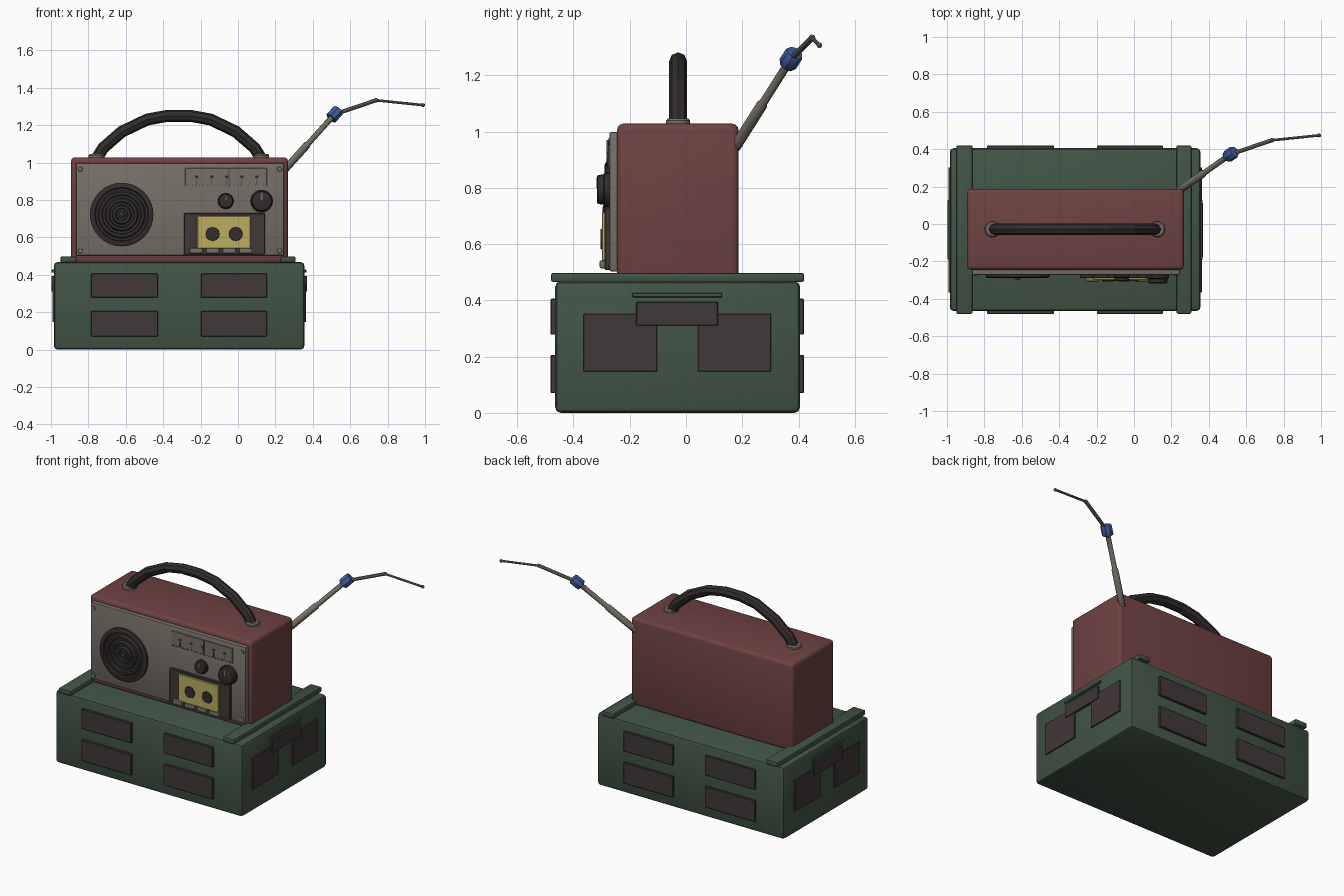
import bpy, bmesh, math
from mathutils import Vector, Matrix

if "Cube" in bpy.data.objects:
    bpy.data.objects.remove(bpy.data.objects["Cube"], do_unlink=True)


def material(name, r, g, b):
    m = bpy.data.materials.new(name)
    m.use_nodes = True
    m.diffuse_color = (r, g, b, 1)
    bsdf = next(n for n in m.node_tree.nodes if n.type == 'BSDF_PRINCIPLED')
    bsdf.inputs["Base Color"].default_value = (r, g, b, 1)
    return m


GREEN = material("army_green", 0.054, 0.089, 0.06)
RED = material("dull_red", 0.155, 0.055, 0.053)
GREY = material("warm_grey", 0.18, 0.16, 0.135)
BROWN = material("dark_brown", 0.053, 0.04, 0.04)
BLACK = material("soft_black", 0.032, 0.027, 0.026)
YELLOW = material("cassette_yellow", 0.5, 0.42, 0.12)
BLUE = material("joint_blue", 0.05, 0.11, 0.33)


def finish(name, bm, mat):
    bmesh.ops.recalc_face_normals(bm, faces=bm.faces)
    mesh = bpy.data.meshes.new(name)
    bm.to_mesh(mesh)
    bm.free()
    mesh.materials.append(mat)
    ob = bpy.data.objects.new(name, mesh)
    bpy.context.collection.objects.link(ob)
    bpy.ops.object.select_all(action='DESELECT')
    bpy.context.view_layer.objects.active = ob
    ob.select_set(True)
    bpy.ops.object.shade_smooth_by_angle(angle=math.radians(32))
    return ob


def box(name, mat, x, y, z, bevel=0.0, segments=2):
    """Box from (min, max) pairs, with optional rounded edges."""
    bm = bmesh.new()
    bmesh.ops.create_cube(bm, size=1)
    for v in bm.verts:
        v.co = [a[0] if c < 0 else a[1] for c, a in zip(v.co, (x, y, z))]
    if bevel:
        bmesh.ops.bevel(bm, geom=bm.edges[:], offset=bevel, segments=segments,
                        profile=0.5, affect='EDGES')
    return finish(name, bm, mat)


def lathe(name, mat, profile, origin, axis, sides=24):
    """Turn (radius, height) points around an axis starting at origin."""
    bm = bmesh.new()
    place = Matrix.Translation(origin) @ Vector(axis).to_track_quat('Z', 'Y').to_matrix().to_4x4()
    rings = []
    for r, h in profile:
        angles = [2 * math.pi * i / sides for i in range(sides)]
        rings.append([bm.verts.new(place @ Vector((r * math.cos(a), r * math.sin(a), h)))
                      for a in angles])
    for lo, hi in zip(rings, rings[1:]):
        for i in range(sides):
            j = (i + 1) % sides
            bm.faces.new((lo[i], lo[j], hi[j], hi[i]))
    bm.faces.new(rings[0])
    bm.faces.new(rings[-1])
    return finish(name, bm, mat)


FRONT = (0, -1, 0)

# Crate body, lid rails and handle plates
CX, CY = (-0.985, 0.355), (-0.465, 0.405)
box("crate", GREEN, CX, CY, (0, 0.468), 0.02)
for side, x in (("right", (-0.95, -0.863)), ("left", (0.227, 0.307))):
    box(f"{side}_rail", GREEN, x, (-0.48, 0.42), (0.465, 0.498), 0.008)

for face, y in (("front", (-0.481, -0.46)), ("back", (0.4, 0.419))):
    for x in ((-0.786, -0.428), (-0.198, 0.155)):
        for z in ((0.07, 0.206), (0.278, 0.406)):
            box(f"{face}_crate_plate", BROWN, x, y, z, 0.003, 1)

for side, edge, out in (("right", CX[0], -1), ("left", CX[1], 1)):
    def span(depth):
        return tuple(sorted((edge - out * 0.005, edge + out * depth)))
    for y in ((-0.365, -0.103), (0.043, 0.303)):
        box(f"{side}_crate_plate", BROWN, span(0.008), y, (0.147, 0.351), 0.002, 1)
    box(f"{side}_crate_grip", BROWN, span(0.013), (-0.177, 0.113), (0.31, 0.394), 0.002, 1)
    box(f"{side}_crate_lip", GREEN, span(0.011), (-0.19, 0.128), (0.411, 0.427), 0.002, 1)

# Radio case and front panel
box("radio_case", RED, (-0.893, 0.267), (-0.245, 0.187), (0.46, 1.028), 0.022, 3)
box("front_panel", GREY, (-0.866, 0.245), (-0.272, -0.235), (0.503, 0.998), 0.006)
for x in (-0.843, 0.222):
    for z in (0.528, 0.965):
        lathe("panel_screw", GREY, [(0.014, 0), (0.012, 0.005)], (x, -0.271, z), FRONT, 10)

# Speaker with concentric ridges
profile = [(0.17, 0), (0.17, 0.014)]
for r in (0.158, 0.12, 0.083, 0.047):
    profile += [(r, 0.02), (r - 0.014, 0.02), (r - 0.018, 0.007), (r - 0.03, 0.007)]
profile += [(0.016, 0.024), (0.006, 0.027)]
lathe("speaker", BLACK, profile, (-0.622, -0.27, 0.722), FRONT, 32)

# Tuning dial with ticks and needle
box("dial_plate", GREY, (-0.283, 0.155), (-0.278, -0.268), (0.874, 0.97), 0.002, 1)
for i in range(5):
    x = -0.22 + i * 0.08
    box("dial_tick", BLACK, (x - 0.002, x + 0.002), (-0.28, -0.275), (0.882, 0.912))
    box("dial_mark", BLACK, (x - 0.01, x + 0.01), (-0.28, -0.275), (0.918, 0.93))
for i in range(21):
    x = -0.265 + i * 0.02
    box("dial_fine_tick", BLACK, (x - 0.001, x + 0.001), (-0.28, -0.275), (0.876, 0.884))
box("dial_needle", RED, (-0.052, -0.046), (-0.283, -0.275), (0.874, 0.97))

# Knobs with pointers
for name, x, r, depth in (("volume_knob", -0.065, 0.043, 0.034), ("tuning_knob", 0.127, 0.06, 0.046)):
    lathe(name, BLACK, [(r, 0), (r, depth * 0.4), (r * 0.9, depth * 0.5), (r * 0.85, depth * 0.92),
                        (r * 0.75, depth)], (x, -0.271, 0.794), FRONT)
    front = -0.271 - depth
    box(name + "_pointer", GREY, (x - 0.003, x + 0.003), (front - 0.002, front + 0.003),
        (0.8, 0.794 + r * 0.72))

# Cassette deck
box("cassette_deck", BROWN, (-0.29, 0.145), (-0.289, -0.265), (0.508, 0.73), 0.004, 1)
box("cassette", YELLOW, (-0.218, 0.068), (-0.299, -0.28), (0.54, 0.714), 0.003, 1)
for x in (-0.136, -0.012):
    lathe("cassette_reel", BLACK, [(0.037, 0), (0.035, 0.006)], (x, -0.298, 0.618), FRONT, 20)
for i in range(4):
    x = -0.258 + i * 0.088
    box("deck_button", GREY, (x, x + 0.07), (-0.307, -0.28), (0.514, 0.542), 0.005)

# Carrying handle
HY = -0.028
curve = bpy.data.curves.new("carry_handle", 'CURVE')
curve.dimensions = '3D'
curve.bevel_depth = 0.032
curve.bevel_resolution = 2
curve.use_fill_caps = True
path = [(0.44, 1.02), (0.405, 1.078), (0.305, 1.165), (0.17, 1.23), (0.06, 1.25)]
points = [(-x, z) for x, z in path] + [(x, z) for x, z in reversed(path)]
spline = curve.splines.new('POLY')
spline.points.add(len(points) - 1)
for p, (x, z) in zip(spline.points, points):
    p.co = (x - 0.316, HY, z, 1)
spline.use_smooth = False
curve.materials.append(BLACK)
handle = bpy.data.objects.new("carry_handle", curve)
bpy.context.collection.objects.link(handle)
bpy.ops.object.select_all(action='DESELECT')
bpy.context.view_layer.objects.active = handle
handle.select_set(True)
bpy.ops.object.convert(target='MESH')
for x in (-0.756, 0.124):
    lathe("handle_collar", GREY, [(0.043, 0), (0.043, 0.014), (0.036, 0.022)],
          (x, HY, 1.025), (0, 0, 1), 16)

# Bent telescopic antenna
base, joint = Vector((0.235, 0.175, 0.945)), Vector((0.517, 0.373, 1.258))
elbow, tip = Vector((0.738, 0.448, 1.333)), Vector((0.99, 0.474, 1.307))
reach = joint - base
lathe("antenna_mast", GREY, [(0.02, 0), (0.02, reach.length * 0.48), (0.015, reach.length * 0.5),
                             (0.015, reach.length)], base, reach, 10)
lathe("antenna_joint", BLUE, [(0.03, -0.032), (0.034, -0.026), (0.034, 0.026), (0.03, 0.032)],
      joint, reach, 8)
for name, a, b, r in (("antenna_middle", joint, elbow, 0.011), ("antenna_end", elbow, tip, 0.007)):
    d = b - a
    lathe(name, GREY, [(r, -0.003), (r, d.length + 0.003)], a, d, 8)
for name, at, r in (("antenna_elbow", elbow, 0.012), ("antenna_tip", tip, 0.01)):
    lathe(name, GREY, [(r * 0.4, -r), (r, -r * 0.4), (r, r * 0.4), (r * 0.4, r)], at, tip - elbow, 8)
